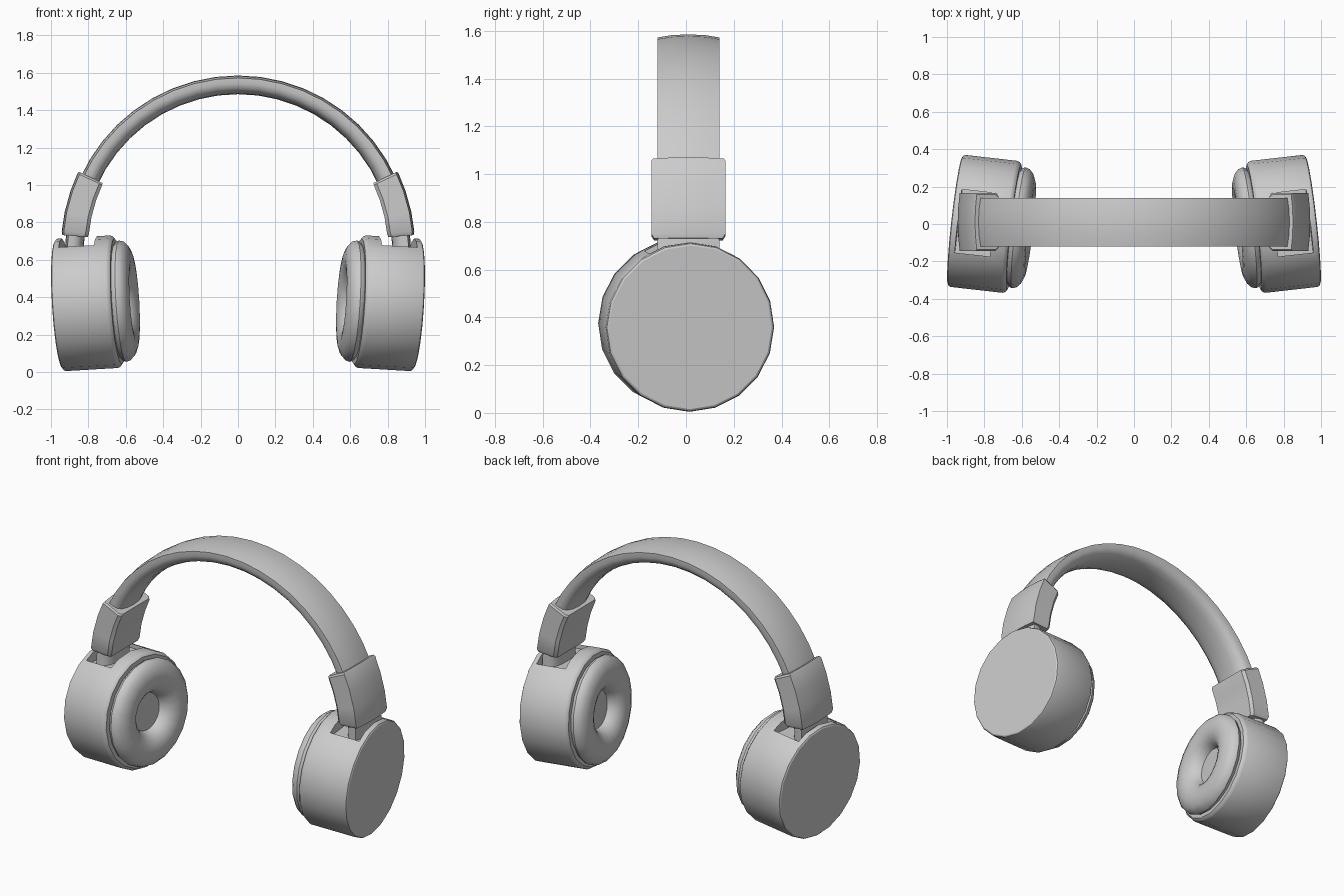
import bpy, bmesh, math
from mathutils import Matrix, Vector

if "Cube" in bpy.data.objects:
    bpy.data.objects.remove(bpy.data.objects["Cube"])

SIDES = 20
BAND_R, BAND_Z, BAND_Y = 0.874, 0.661, 0.01

# Ear cup frame: local x points out of the cup, slightly back and down
n = Vector((1, 0.113, -0.06)).normalized()
side = Vector((0, 0, 1)).cross(n).normalized()
up = n.cross(side)
CUP = Matrix((n, side, up)).transposed().to_4x4()
CUP.translation = (0.956, 0.018, 0.358)


def make(name, bm):
    bmesh.ops.recalc_face_normals(bm, faces=bm.faces)
    mesh = bpy.data.meshes.new(name)
    bm.to_mesh(mesh)
    bm.free()
    ob = bpy.data.objects.new(name, mesh)
    bpy.context.collection.objects.link(ob)
    return ob


def activate(ob):
    bpy.ops.object.select_all(action='DESELECT')
    ob.select_set(True)
    bpy.context.view_layer.objects.active = ob


def finish(ob, mirror=True):
    activate(ob)
    bpy.ops.object.shade_smooth_by_angle(angle=math.radians(32))
    if mirror:
        ob.modifiers.new("mirror", 'MIRROR')


def skin(bm, rings):
    """Bridge closed rings of points and cap both ends."""
    loops = [[bm.verts.new(p) for p in ring] for ring in rings]
    for a, b in zip(loops, loops[1:]):
        for i in range(len(a)):
            j = (i + 1) % len(a)
            bm.faces.new((a[i], a[j], b[j], b[i]))
    bm.faces.new(loops[0])
    bm.faces.new(loops[-1])


def lathe(name, profile, sides):
    """Turn (radius, depth) points round the cup axis."""
    bm = bmesh.new()
    turns = [2 * math.pi * i / sides for i in range(sides)]
    skin(bm, [[CUP @ Vector((-u, r * math.cos(t), r * math.sin(t))) for t in turns]
              for r, u in profile])
    return make(name, bm)


def arc_sweep(name, section, stations):
    """Sweep a (y, radial) section along the band arc; stations are (degrees, scale)."""
    bm = bmesh.new()
    rings = []
    for deg, k in stations:
        a = math.radians(deg)
        rings.append([((BAND_R + h * k) * math.cos(a), BAND_Y + y * k,
                       BAND_Z + (BAND_R + h * k) * math.sin(a)) for y, h in section])
    skin(bm, rings)
    return make(name, bm)


# Headband with crowned outside and rounded padded inside
half = [(0.13, 0.037), (0.13, 0.008), (0.122, -0.016), (0.10, -0.035), (0.06, -0.046)]
band_section = ([(0, 0.05), (0.07, 0.047)] + half + [(0, -0.05)]
                + [(-y, h) for y, h in reversed(half)] + [(-0.07, 0.047)])
steps = 26
band = arc_sweep("headband", band_section,
                 [(-6 + 192 * i / steps, 1) for i in range(steps + 1)])
finish(band, mirror=False)

# Sleeves where the band slides in
sleeve_section = [(-0.155, 0.062), (-0.08, 0.07), (0, 0.073), (0.08, 0.07), (0.155, 0.062),
                  (0.155, -0.055), (0.14, -0.073), (-0.14, -0.073), (-0.155, -0.055)]
sleeve = arc_sweep("band_sleeve", sleeve_section,
                   [(4.3, 0.93), (5.5, 1), (12, 1), (19, 1), (25, 1), (25.7, 0.95)])
finish(sleeve)

# Ear cup shells, slotted on top for the band end
shell = lathe("ear_cup_shell",
              [(0.343, 0), (0.351, 0.005), (0.355, 0.015), (0.355, 0.295),
               (0.350, 0.308), (0.338, 0.318), (0.30, 0.318)], SIDES)
bm = bmesh.new()
bmesh.ops.create_cube(bm, size=1, matrix=CUP @ Matrix.Translation((-0.13, 0, 0.39))
                      @ Matrix.Diagonal((0.19, 0.34, 0.22, 1)))
cutter = make("slot_cutter", bm)
cutter.hide_render = True
cut = shell.modifiers.new("slot", 'BOOLEAN')
cut.operation = 'DIFFERENCE'
cut.solver = 'EXACT'
cut.object = cutter
activate(shell)
bpy.ops.object.modifier_apply(modifier=cut.name)
bpy.data.objects.remove(cutter)
finish(shell)

# Soft ear cushions with a shallow hole
cushion = lathe("ear_cushion",
                [(0.30, 0.31), (0.318, 0.325), (0.325, 0.342), (0.318, 0.366), (0.295, 0.388),
                 (0.26, 0.402), (0.225, 0.406), (0.19, 0.401), (0.16, 0.388),
                 (0.135, 0.367), (0.12, 0.34), (0.115, 0.325)], SIDES)
finish(cushion)
